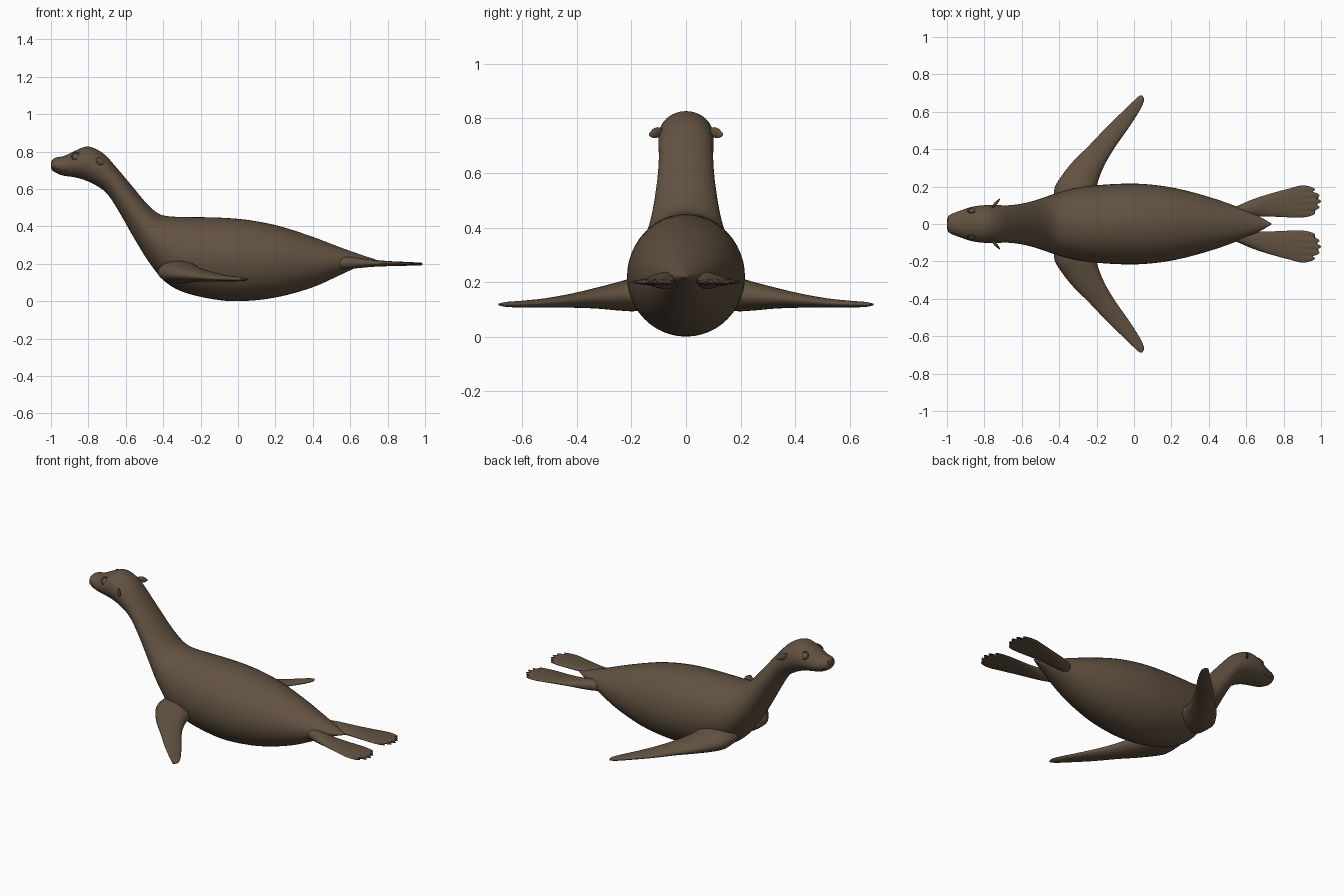
import bpy, bmesh
from math import sin, cos, pi, radians
from mathutils import Vector

cube = bpy.data.objects.get("Cube")
if cube:
    bpy.data.objects.remove(cube, do_unlink=True)

fur = bpy.data.materials.new("brown_fur")
fur.use_nodes = True
color = (0.122, 0.084, 0.053, 1)
fur.diffuse_color = color
bsdf = fur.node_tree.nodes["Principled BSDF"]
bsdf.inputs["Base Color"].default_value = color
bsdf.inputs["Roughness"].default_value = 0.7


def smooth_rows(rows, steps):
    """Catmull-Rom interpolation between rows of numbers."""
    out = []
    for i in range(len(rows) - 1):
        a, b, c, d = (rows[max(i - 1, 0)], rows[i], rows[i + 1],
                      rows[min(i + 2, len(rows) - 1)])
        for k in range(steps):
            t = k / steps
            out.append([q + 0.5 * t * (r - p + t * (2 * p - 5 * q + 4 * r - s
                        + t * (3 * (q - r) + s - p)))
                        for p, q, r, s in zip(a, b, c, d)])
    return out + [list(rows[-1])]


def ring_point(section, angle):
    centre, a, b = section
    return centre + a * cos(angle) + b * sin(angle)


def finish(obj, mirrored):
    obj.data.materials.append(fur)
    if mirrored:
        mod = obj.modifiers.new("mirror", "MIRROR")
        mod.use_axis = (False, True, False)
        mod.use_mirror_merge = False
    return obj


def loft(name, sections, sides, mirrored=False, shape=None):
    """Skin elliptical sections; shape may adjust each point."""
    bm = bmesh.new()
    rings = []
    for i, section in enumerate(sections):
        ring = []
        for j in range(sides):
            angle = 2 * pi * j / sides
            p = ring_point(section, angle)
            if shape:
                p = shape(p, section, angle, i / (len(sections) - 1))
            ring.append(bm.verts.new(p))
        rings.append(ring)
    for lower, upper in zip(rings, rings[1:]):
        for j in range(sides):
            k = (j + 1) % sides
            bm.faces.new((lower[j], lower[k], upper[k], upper[j]))
    bm.faces.new(rings[0])
    bm.faces.new(rings[-1])
    bmesh.ops.recalc_face_normals(bm, faces=bm.faces)
    for f in bm.faces:
        f.smooth = True
    mesh = bpy.data.meshes.new(name)
    bm.to_mesh(mesh)
    bm.free()
    obj = bpy.data.objects.new(name, mesh)
    bpy.context.collection.objects.link(obj)
    return finish(obj, mirrored)


def blob(name, location, scale, rotation=(0, 0, 0)):
    bpy.ops.mesh.primitive_uv_sphere_add(segments=20, ring_count=12, radius=1,
                                         location=(0, 0, 0))
    return place(name, location, scale, rotation)


def place(name, location, scale, rotation):
    """Bake the placement into the mesh so it mirrors about the body."""
    obj = bpy.context.object
    obj.name = name
    obj.location, obj.scale, obj.rotation_euler = location, scale, rotation
    bpy.ops.object.transform_apply(location=True, rotation=True, scale=True)
    bpy.ops.object.shade_smooth()
    return finish(obj, True)


# Body, neck and head: top x, top z, bottom x, bottom z, half width
spine = [
    (-1.0, .738, -1.0, .718, .018),
    (-.994, .755, -.995, .702, .04),
    (-.975, .768, -.975, .688, .054),
    (-.93, .777, -.94, .673, .069),
    (-.87, .805, -.875, .663, .09),
    (-.80, .827, -.82, .648, .1),
    (-.72, .79, -.76, .62, .101),
    (-.65, .715, -.70, .575, .1),
    (-.57, .62, -.64, .485, .108),
    (-.49, .525, -.56, .345, .127),
    (-.42, .466, -.48, .215, .153),
    (-.34, .452, -.39, .105, .18),
    (-.25, .45, -.28, .045, .2),
    (-.1, .447, -.1, .006, .214),
    (.05, .435, .05, .002, .214),
    (.22, .402, .22, .024, .192),
    (.4, .344, .4, .075, .145),
    (.55, .287, .55, .142, .093),
    (.66, .248, .66, .193, .045),
    (.735, .224, .735, .219, .003),
]
body = []
for tx, tz, bx, bz, w in smooth_rows(spine, 5):
    top, bottom = Vector((tx, 0, tz)), Vector((bx, 0, bz))
    body.append(((top + bottom) / 2, (top - bottom) / 2, Vector((0, w, 0))))
loft("body", body, 48)

# Front flippers: span y, leading x, trailing x, height z, half thickness
fins = [
    (.1, -.43, -.2, .16, .06),
    (.19, -.425, -.2, .154, .061),
    (.25, -.392, -.185, .148, .052),
    (.33, -.33, -.15, .141, .038),
    (.42, -.24, -.095, .132, .026),
    (.52, -.145, -.025, .123, .017),
    (.61, -.052, .032, .119, .012),
    (.66, 0, .053, .118, .009),
    (.687, .03, .046, .118, .003),
]
loft("front_flippers",
     [(Vector(((a + b) / 2, y, z)), Vector(((b - a) / 2, 0, 0)), Vector((0, 0, t)))
      for y, a, b, z, t in smooth_rows(fins, 5)], 28, True)

# Hind flippers: x, inner y, outer y, height z, half thickness
tails = [
    (.5, .04, .075, .207, .02),
    (.56, .04, .1, .206, .031),
    (.63, .04, .13, .205, .029),
    (.72, .04, .16, .203, .019),
    (.82, .036, .187, .201, .013),
    (.89, .034, .203, .2, .01),
    (.945, .036, .206, .199, .006),
]


def toes(p, section, angle, along):
    """Round the end of the flipper and notch it into five toes."""
    u = (1 + cos(angle)) / 2
    weight = max(0, (along - .72) / .28)
    ridge = abs(sin(5 * pi * u)) ** .6
    p.x += weight * (.055 * (1 - (2 * u - 1) ** 2) - .035 * (1 - ridge))
    p.z = section[0].z + (p.z - section[0].z) * (1 - .5 * weight * (1 - ridge))
    return p


loft("hind_flippers",
     [(Vector((x, (a + b) / 2, z)), Vector((0, (b - a) / 2, 0)), Vector((0, 0, t)))
      for x, a, b, z, t in smooth_rows(tails, 5)], 90, True, toes)

# Ears: small folded cones pointing out and back
ears = [(-.757, .088, .752, .012), (-.745, .104, .749, .019),
        (-.73, .12, .745, .017), (-.716, .135, .741, .004)]
loft("ears",
     [(Vector((x, y, z)), Vector((.3 * r, -.28 * r, 0)), Vector((0, 0, r)))
      for x, y, z, r in smooth_rows(ears, 4)], 16, True)

# Eyes with raised lids
eye_turn = (radians(-58), 0, radians(8))
blob("eyes", (-.866, .072, .774), (.019, .019, .009), eye_turn)
bpy.ops.mesh.primitive_torus_add(major_radius=.022, minor_radius=.004,
                                 major_segments=24, minor_segments=8)
place("eyelids", (-.866, .073, .775), (1, 1, 1), eye_turn)

# Nostrils
blob("nostrils", (-.991, .022, .748), (.007, .008, .005), (0, radians(35), 0))

# Mouth line following the muzzle on both sides
curve = bpy.data.curves.new("mouth", "CURVE")
curve.dimensions = "3D"
curve.bevel_depth = .002
path = [ring_point(s, radians(118)) for s in body[6:20]]
path = [ring_point(s, radians(-118)) for s in body[19:5:-1]] + path
line = curve.splines.new("POLY")
line.points.add(len(path) - 1)
for point, p in zip(line.points, path):
    point.co = (*p, 1)
mouth = bpy.data.objects.new("mouth", curve)
bpy.context.collection.objects.link(mouth)
finish(mouth, False)
